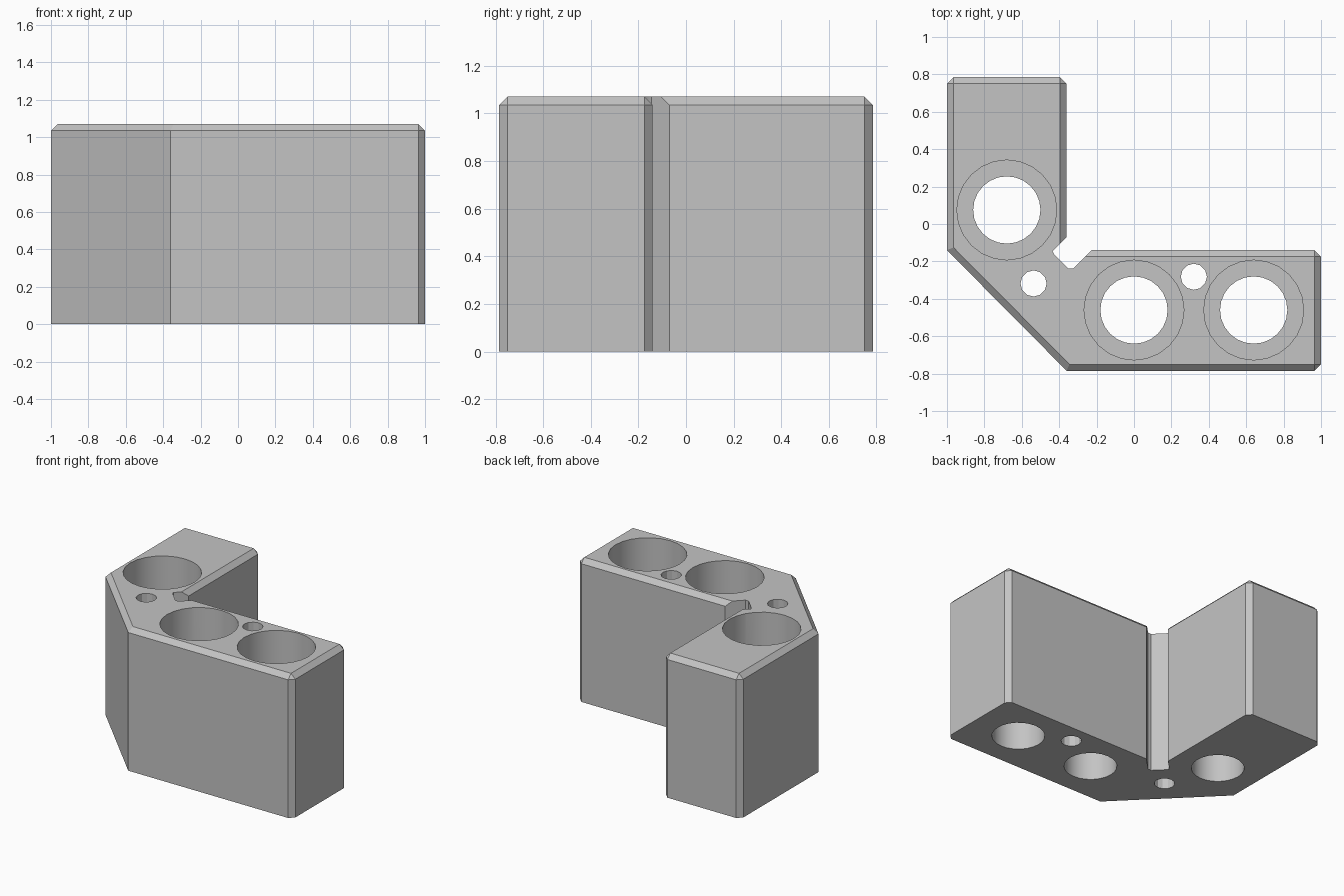
import bpy
import bmesh

if "Cube" in bpy.data.objects:
    bpy.data.objects.remove(bpy.data.objects["Cube"], do_unlink=True)

HEIGHT = 1.07
CHAMFER = 0.035
LEDGE = 0.4

# One plain grey for the whole block
grey = bpy.data.materials.new("plain grey")
grey.use_nodes = True
grey.diffuse_color = (0.55, 0.55, 0.55, 1)
grey.node_tree.nodes["Principled BSDF"].inputs["Base Color"].default_value = grey.diffuse_color


def prism(name, outline, z0, z1):
    """Upright solid over an outline."""
    bm = bmesh.new()
    low = [bm.verts.new((x, y, z0)) for x, y in outline]
    high = [bm.verts.new((x, y, z1)) for x, y in outline]
    bm.faces.new(low)
    bm.faces.new(high)
    for i in range(len(outline)):
        bm.faces.new((low[i - 1], low[i], high[i], high[i - 1]))
    bmesh.ops.recalc_face_normals(bm, faces=bm.faces)
    mesh = bpy.data.meshes.new(name)
    bm.to_mesh(mesh)
    bm.free()
    mesh.materials.append(grey)
    obj = bpy.data.objects.new(name, mesh)
    bpy.context.collection.objects.link(obj)
    return obj


def cut(target, cutter):
    mod = target.modifiers.new("cut", 'BOOLEAN')
    mod.operation, mod.solver, mod.object = 'DIFFERENCE', 'EXACT', cutter
    bpy.context.view_layer.objects.active = target
    bpy.ops.object.modifier_apply(modifier=mod.name)
    bpy.data.objects.remove(cutter, do_unlink=True)


def drill(target, x, y, radius, sides, z0, z1):
    bpy.ops.mesh.primitive_cylinder_add(vertices=sides, radius=radius, depth=z1 - z0,
                                        location=(x, y, (z0 + z1) / 2))
    cutter = bpy.context.object
    cutter.data.materials.append(grey)
    cut(target, cutter)


# L-shaped block with its outer corner cut off
block = prism("corner_block", [(-1, 0.785), (-1, -0.14), (-0.36, -0.785), (1, -0.785),
                               (1, -0.14), (-0.36, -0.14), (-0.36, 0.785)], 0, HEIGHT)

# Chamfer the top rim and the upright edges at the two arm ends
bm = bmesh.new()
bm.from_mesh(block.data)
rim = []
for e in bm.edges:
    a, b = e.verts
    top = min(a.co.z, b.co.z) > HEIGHT - 0.01
    upright = abs(a.co.z - b.co.z) > 0.5
    arm_end = a.co.x > 0.9 or a.co.y > 0.7
    if top or (upright and arm_end):
        rim.append(e)
bmesh.ops.bevel(bm, geom=rim, offset=CHAMFER, segments=1, profile=0.5,
                affect='EDGES', clamp_overlap=False)
bmesh.ops.recalc_face_normals(bm, faces=bm.faces)
bm.to_mesh(block.data)
bm.free()

# Relief notch in the inner corner
cut(block, prism("notch_cutter", [(-0.36, -0.07), (-0.435, -0.145), (-0.425, -0.165),
                                  (-0.352, -0.238), (-0.325, -0.238), (-0.227, -0.14),
                                  (-0.157, -0.07), (-0.29, 0)], -0.1, HEIGHT + 0.1))

# Counterbored bolt holes
for x, y in [(-0.68, 0.075), (0, -0.46), (0.64, -0.46)]:
    drill(block, x, y, 0.18, 24, -0.1, HEIGHT + 0.1)
    drill(block, x, y, 0.267, 24, LEDGE, HEIGHT + 0.1)

# Small pin holes
for x, y in [(-0.537, -0.318), (0.32, -0.282)]:
    drill(block, x, y, 0.07, 12, -0.1, HEIGHT + 0.1)

# Smooth bores, crisp edges
bpy.ops.object.select_all(action='DESELECT')
block.select_set(True)
bpy.context.view_layer.objects.active = block
bpy.ops.object.shade_smooth_by_angle(angle=0.45)
